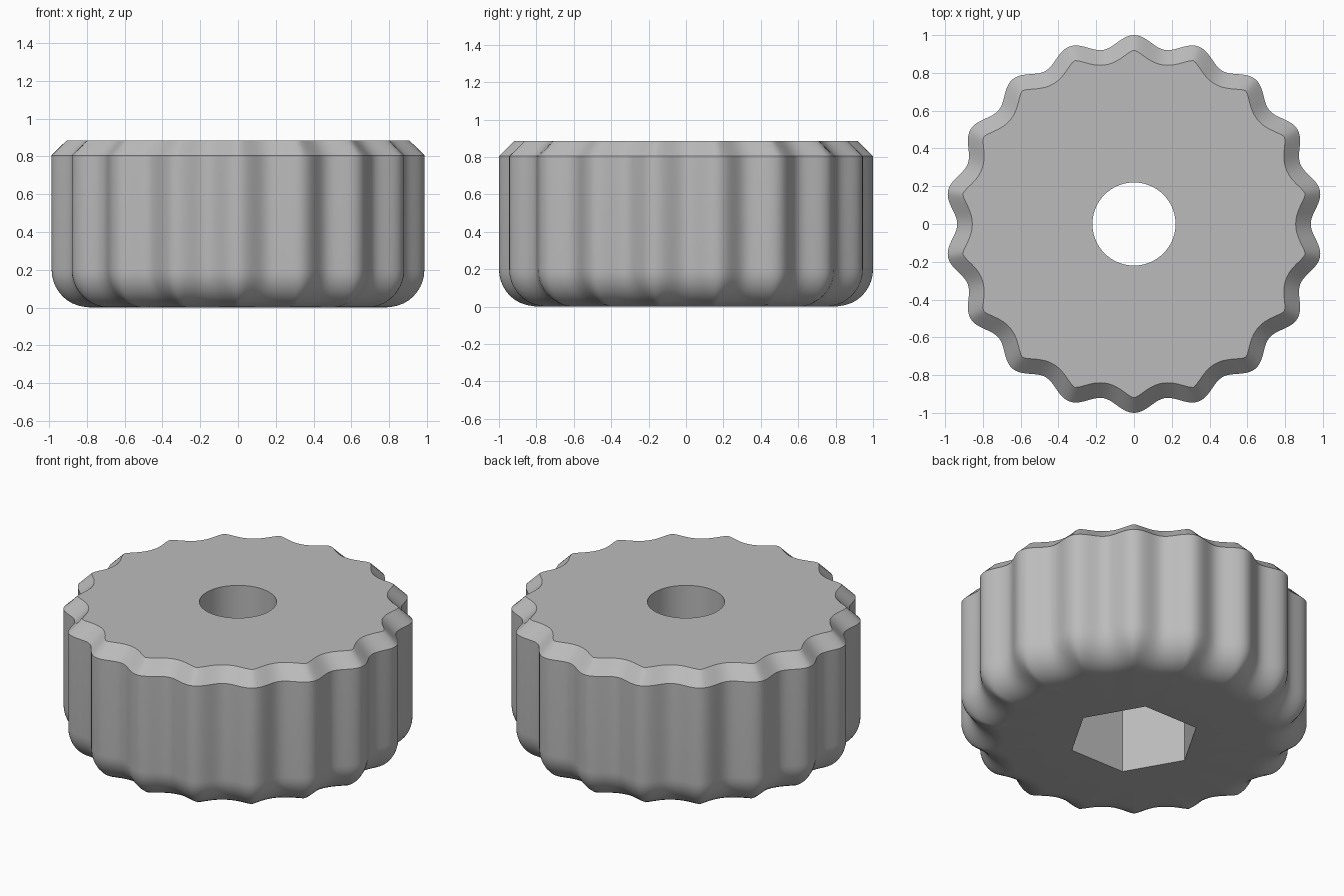
import bpy
import bmesh
import math

cube = bpy.data.objects.get("Cube")
if cube:
    bpy.data.objects.remove(cube, do_unlink=True)

STEPS = 360
LOBES = 18
HEIGHT, CHAMFER, FILLET = 0.885, 0.08, 0.2
HOLE_RADIUS, HEX_RADIUS, POCKET_DEPTH = 0.22, 0.377, 0.5
angles = [math.tau * i / STEPS for i in range(STEPS)]


def wave(a):
    """Radius of the scalloped grip outline."""
    return 0.968 - 0.032 * math.cos(LOBES * a)


def inset_wave(d):
    """Radii of the grip outline moved inward by a true distance d."""
    radii = []
    for a in angles:
        best = wave(a) - d
        for k in range(-60, 61):
            da = math.radians(k / 4)
            r = wave(a + da)
            across = r * math.sin(da)
            if abs(across) < d:
                best = min(best, r * math.cos(da) - math.sqrt(d * d - across * across))
        radii.append(best)
    return radii


def hexagon():
    apothem = HEX_RADIUS * math.cos(math.pi / 6)
    return [apothem / math.cos(a % (math.pi / 3) - math.pi / 6) for a in angles]


# Cross-section rings: top face, chamfer, grip, rounded bottom, hex pocket, bore
circle = [HOLE_RADIUS] * STEPS
hex_ring = hexagon()
rings = [(circle, HEIGHT), (inset_wave(CHAMFER), HEIGHT), (inset_wave(0), HEIGHT - CHAMFER)]
for i in range(11):
    t = math.pi / 2 * i / 10
    rings.append((inset_wave(FILLET * (1 - math.cos(t))), FILLET * (1 - math.sin(t))))
rings += [(hex_ring, 0), (hex_ring, POCKET_DEPTH), (circle, POCKET_DEPTH)]

# Bridge the rings into one closed solid
bm = bmesh.new()
loops = [[bm.verts.new((r * math.cos(a), r * math.sin(a), z)) for r, a in zip(radii, angles)]
         for radii, z in rings]
for i, loop in enumerate(loops):
    following = loops[(i + 1) % len(loops)]
    for j in range(STEPS):
        k = (j + 1) % STEPS
        bm.faces.new((loop[j], loop[k], following[k], following[j]))
bmesh.ops.recalc_face_normals(bm, faces=bm.faces)
mesh = bpy.data.meshes.new("scalloped_knob")
bm.to_mesh(mesh)
bm.free()

knob = bpy.data.objects.new("scalloped_knob", mesh)
bpy.context.collection.objects.link(knob)

# Plain grey plastic
grey = bpy.data.materials.new("light_grey")
grey.use_nodes = True
colour = (0.5, 0.5, 0.5, 1)
grey.diffuse_color = colour
grey.node_tree.nodes["Principled BSDF"].inputs["Base Color"].default_value = colour
mesh.materials.append(grey)

bpy.ops.object.select_all(action="DESELECT")
knob.select_set(True)
bpy.context.view_layer.objects.active = knob
bpy.ops.object.shade_smooth_by_angle(angle=math.radians(30))
